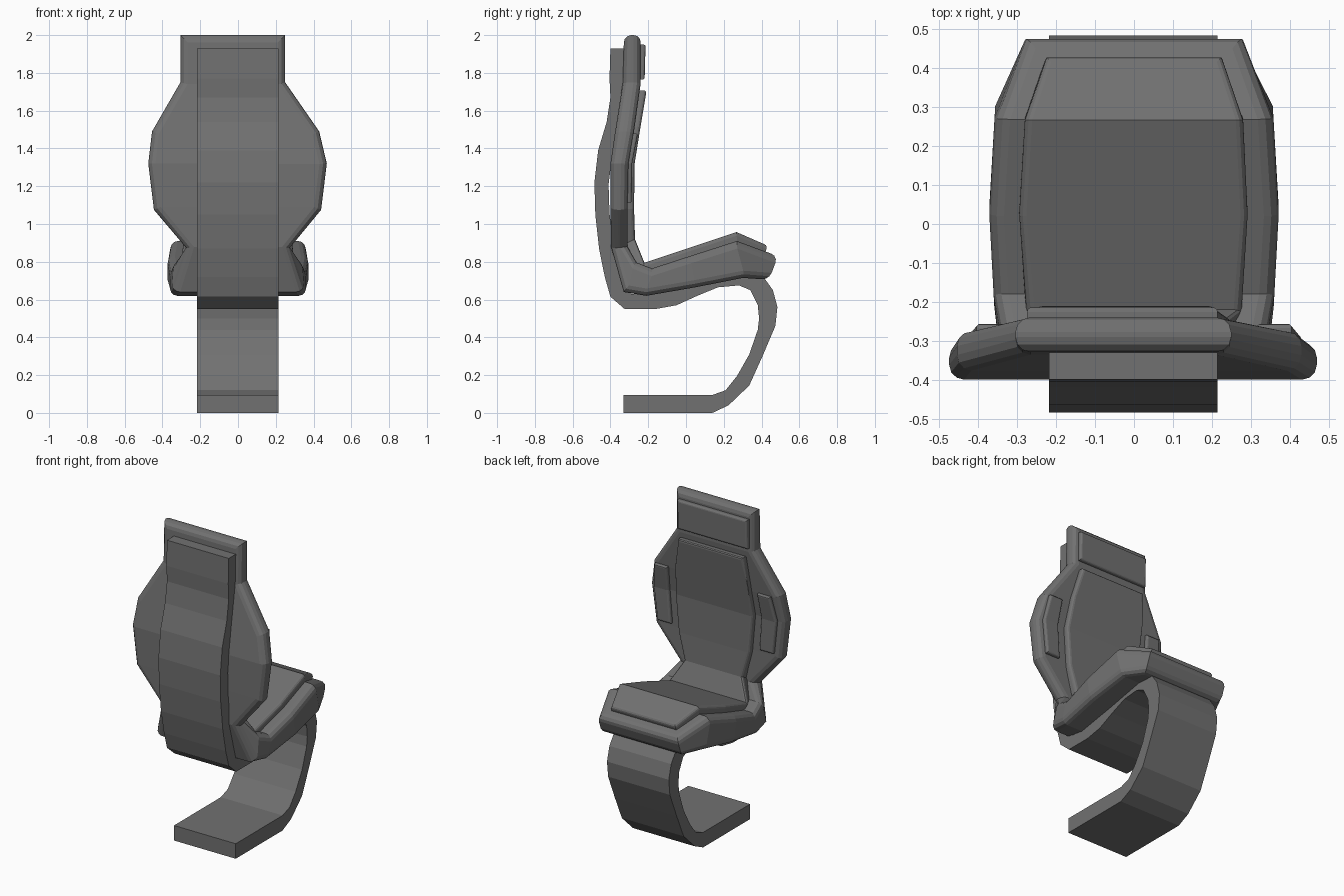
import bpy, bmesh

dark = bpy.data.materials.new("dark_grey")
dark.diffuse_color = (.165, .165, .165, 1)


def finish(name, bm):
    """Flat-shaded dark object from a bmesh."""
    bmesh.ops.recalc_face_normals(bm, faces=bm.faces)
    me = bpy.data.meshes.new(name)
    bm.to_mesh(me)
    bm.free()
    me.materials.append(dark)
    ob = bpy.data.objects.new(name, me)
    bpy.context.collection.objects.link(ob)
    return ob


def loft(rings):
    """Closed skin over four-cornered rings; returns the bmesh and its ring vertices."""
    bm = bmesh.new()
    rings = [[bm.verts.new(p) for p in ring] for ring in rings]
    for a, b in zip(rings, rings[1:]):
        for i in range(4):
            j = (i + 1) % 4
            bm.faces.new((a[i], a[j], b[j], b[i]))
    bm.faces.new(rings[0])
    bm.faces.new(rings[-1][::-1])
    return bm, rings


def slab(name, rows, bevel, front_only=False):
    """Bent slab: each row is (front y, front z, back y, back z, left x, right x)."""
    bm, rings = loft([((l, fy, fz), (r, fy, fz), (r, by, bz), (l, by, bz))
                      for fy, fz, by, bz, l, r in rows])
    corners = (0, 1) if front_only else (0, 1, 2, 3)
    edges = [bm.edges.get((a[i], b[i])) for a, b in zip(rings, rings[1:]) for i in corners]
    for ring in (rings[0], rings[-1]):
        edges.append(bm.edges.get((ring[0], ring[1])))
        if not front_only:
            edges.append(bm.edges.get((ring[2], ring[3])))
    bmesh.ops.bevel(bm, geom=edges, offset=bevel, offset_type='OFFSET', segments=3,
                    profile=0.5, affect='EDGES', clamp_overlap=False)
    return finish(name, bm)


# Cantilever stand: one continuous ribbon, (outer y, z, inner y, z)
path = [(-.40, 1.93, -.32, 1.93), (-.405, 1.77, -.32, 1.77), (-.40, 1.67, -.32, 1.66),
        (-.42, 1.54, -.345, 1.52), (-.465, 1.39, -.39, 1.37), (-.485, 1.22, -.41, 1.21),
        (-.48, 1.05, -.405, 1.06), (-.46, .87, -.385, .885), (-.43, .72, -.355, .74),
        (-.40, .615, -.33, .66), (-.325, .55, -.29, .63), (-.16, .55, -.17, .63),
        (-.05, .57, -.07, .65), (.06, .62, .03, .70), (.17, .665, .15, .745),
        (.28, .675, .30, .76), (.34, .65, .41, .72), (.38, .57, .46, .65),
        (.387, .50, .484, .56), (.38, .44, .473, .46), (.335, .31, .405, .30),
        (.27, .195, .335, .145), (.21, .12, .225, .04), (.14, .095, .14, 0),
        (-.33, .095, -.33, 0)]
bm, _ = loft([((-.218, a, b), (.215, a, b), (.215, c, d), (-.218, c, d))
              for a, b, c, d in path])
finish("stand_ribbon", bm)

# Shell: headrest, winged back and seat in one rounded slab
slab("seat_shell", [
    (-.24, 2.0, -.328, 2.0, -.305, .25),
    (-.24, 1.75, -.335, 1.75, -.305, .25),
    (-.275, 1.49, -.375, 1.49, -.455, .43),
    (-.305, 1.32, -.40, 1.32, -.475, .47),
    (-.31, 1.075, -.40, 1.075, -.445, .44),
    (-.31, .88, -.395, .87, -.275, .275),
    (-.265, .80, -.33, .64, -.345, .345),
    (-.18, .765, -.21, .62, -.36, .36),
    (.02, .83, .05, .665, -.372, .372),
    (.27, .91, .31, .715, -.357, .357),
    (.487, .83, .44, .705, -.28, .28)], .038)

# Main cushion running down the back and over the seat
slab("main_cushion", [
    (-.208, 1.71, -.29, 1.70, -.25, .205),
    (-.24, 1.52, -.32, 1.50, -.265, .25),
    (-.272, 1.32, -.35, 1.32, -.275, .27),
    (-.275, 1.08, -.35, 1.08, -.25, .25),
    (-.27, .92, -.35, .88, -.205, .205),
    (-.22, .795, -.26, .73, -.275, .275),
    (.02, .875, .04, .78, -.295, .292),
    (.268, .957, .28, .84, -.28, .28),
    (.433, .885, .40, .80, -.226, .226)], .018, True)

# Headrest pad
slab("headrest_pad", [
    (-.214, 1.95, -.27, 1.95, -.275, .215),
    (-.219, 1.765, -.27, 1.765, -.275, .215)], .012, True)

# Side wing pads
for side, s in (("left", -1), ("right", 1)):
    slab(side + "_wing_pad", [
        (-.255, 1.48, -.32, 1.48, s * .315, s * .405),
        (-.285, 1.32, -.35, 1.32, s * .325, s * .43),
        (-.288, 1.11, -.35, 1.11, s * .31, s * .405)], .012, True)
